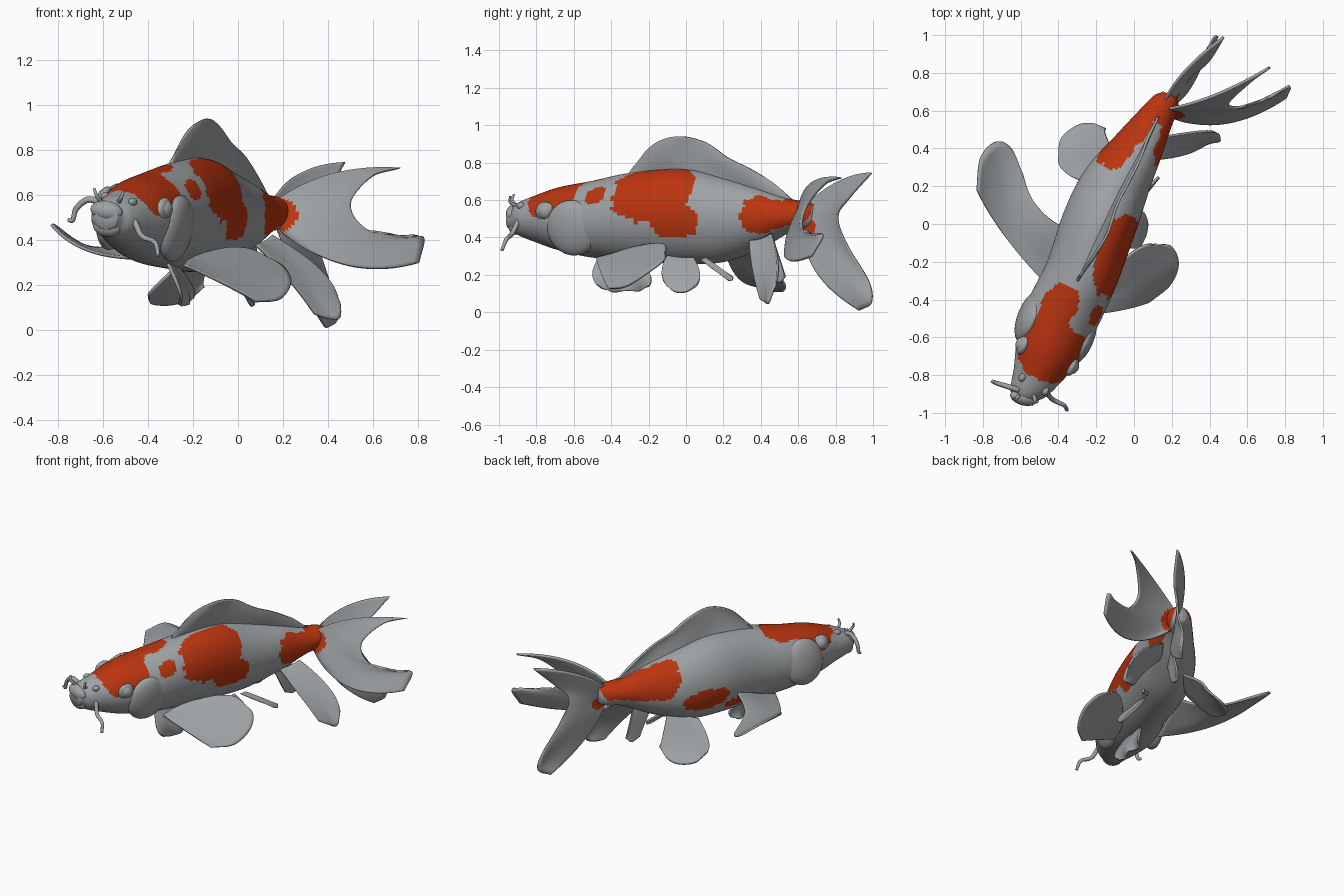
import bpy, math
from mathutils import Vector, Matrix, noise

if "Cube" in bpy.data.objects:
    bpy.data.objects.remove(bpy.data.objects["Cube"])

def material(name, rgb):
    m = bpy.data.materials.new(name)
    m.diffuse_color = (*rgb, 1)
    m.use_nodes = True
    m.node_tree.nodes["Principled BSDF"].inputs["Base Color"].default_value = m.diffuse_color
    return m

GREY = material("pale grey", (0.345, 0.365, 0.375))
ORANGE = material("orange", (0.50, 0.035, 0.005))

def spline(pts, t):
    """Smooth curve through pts (any dimension), t in 0..1."""
    n = len(pts) - 1
    i = min(int(t * n), n - 1)
    f = t * n - i
    b, c = Vector(pts[i]), Vector(pts[i + 1])
    a = Vector(pts[i - 1]) if i > 0 else b * 2 - c
    d = Vector(pts[i + 2]) if i + 2 <= n else c * 2 - b
    return b + 0.5 * f * ((c - a) + f * ((2 * a - 5 * b + 4 * c - d) + f * (3 * (b - c) + d - a)))

def grid(name, rows, closed=False, paint=None):
    """Skin a list of point rows; paint(i, j, centre) -> material index."""
    n = len(rows[0])
    verts = [p for r in rows for p in r]
    faces, idx = [], []
    for i in range(len(rows) - 1):
        for j in range(n if closed else n - 1):
            k = (j + 1) % n
            f = (i * n + j, i * n + k, (i + 1) * n + k, (i + 1) * n + j)
            faces.append(f)
            c = sum((Vector(verts[q]) for q in f), Vector((0, 0, 0))) / 4
            idx.append(paint(i, j, c) if paint else 0)
    if closed:
        faces += [tuple(reversed(range(n))), tuple(range(len(verts) - n, len(verts)))]
        idx += [0, 0]
    me = bpy.data.meshes.new(name)
    me.from_pydata(verts, [], faces)
    me.materials.append(GREY)
    me.materials.append(ORANGE)
    for p, m in zip(me.polygons, idx):
        p.use_smooth = True
        p.material_index = m
    ob = bpy.data.objects.new(name, me)
    bpy.context.collection.objects.link(ob)
    return ob

# ---- Body: spine stations (x, y, z, half width, half height)
SPINE = [(-.587, -.95, .50, .05, .05), (-.57, -.89, .50, .09, .088), (-.52, -.80, .50, .128, .125),
         (-.46, -.67, .50, .172, .17), (-.39, -.50, .497, .196, .205), (-.28, -.27, .51, .192, .24),
         (-.185, 0, .512, .195, .255), (-.10, .20, .497, .18, .228), (.02, .40, .503, .135, .158),
         (.11, .55, .517, .098, .09), (.17, .645, .52, .072, .073), (.19, .685, .52, .04, .055)]
ROLL = math.radians(10)

def frame(t):
    s = spline(SPINE, t)
    d = spline(SPINE, min(t + .01, 1)) - spline(SPINE, max(t - .01, 0))
    fwd = Vector((d[0], d[1], 0)).normalized()
    flat = Vector((fwd.y, -fwd.x, 0))
    up = Vector((0, 0, math.cos(ROLL))) + flat * math.sin(ROLL)
    side = flat * math.cos(ROLL) - Vector((0, 0, math.sin(ROLL)))
    return s, fwd, side, up

def at_y(y):
    return min((i / 400 for i in range(401)), key=lambda t: abs(spline(SPINE, t)[1] - y))

def surface(t, deg, k=1):
    s, fwd, side, up = frame(t)
    a = math.radians(deg)
    return Vector(s[:3]) + k * (side * s[3] * math.sin(a) + up * s[4] * math.cos(a))

RINGS, SIDES = 150, 90
# Orange patches: (spine y, degrees from the back ridge, half length, half angle)
PATCHES = [(-.67, -4, .14, 80), (-.48, -22, .14, 28), (-.41, 46, .055, 13), (-.11, 43, .21, 50),
           (.0, 87, .13, 21), (.53, 72, .16, 52), (.48, -62, .22, 52), (.62, 0, .08, 108),
           (.12, -114, .13, 17), (-.08, -135, .09, 10)]

def body_paint(i, j, c):
    y = spline(SPINE, (i + .5) / RINGS)[1]
    deg = (j + .5) * 360 / SIDES
    deg = deg - 360 if deg > 180 else deg
    w = 1 + .4 * noise.noise(c * 9) + .25 * noise.noise(c * 25)
    for py, pd, ry, rd in PATCHES:
        if py in (-.11, .0) and deg < 2:      # saddle stops at the ridge
            continue
        if (abs(y - py) / ry) ** 2.6 + (abs(deg - pd) / rd) ** 2.6 < w:
            return 1
    return 0

grid("body", [[surface(i / RINGS, j * 360 / SIDES) for j in range(SIDES)] for i in range(RINGS + 1)],
     True, body_paint)

# ---- Rounded parts aligned with the body
def ball(name, centre, size, t):
    bpy.ops.mesh.primitive_uv_sphere_add(segments=32, ring_count=16, radius=1)
    ob = bpy.context.object
    ob.name = name
    _, fwd, side, up = frame(t)
    rot = Matrix((side, fwd, up)).transposed().to_4x4()
    ob.matrix_world = Matrix.Translation(centre) @ rot @ Matrix.Diagonal((*size, 1))
    for p in ob.data.polygons:
        p.use_smooth = True
    ob.data.materials.append(GREY)
    return ob

for sgn, label in ((1, "right"), (-1, "left")):
    t = at_y(-.55)
    ball(label + "_gill_cover", surface(t, 97 * sgn, .80), (.058, .145, .15), t - .02)
    t = at_y(-.69)
    ball(label + "_eye", surface(t, 66 * sgn, .96), (.036, .042, .042), t)
    ball(label + "_eye_rim", surface(t, 66 * sgn, .93), (.028, .056, .054), t)
    t = at_y(-.84)
    ball(label + "_nostril", surface(t, 40 * sgn, 1.0), (.018, .024, .018), t)
ball("upper_lip", (-.585, -.92, .53), (.074, .04, .045), .06)
ball("lower_lip", (-.583, -.907, .46), (.064, .04, .045), .06)

# ---- Barbels
def tube(name, pts, r0, r1):
    rows = []
    for i in range(21):
        t = i / 20
        p = spline(pts, t)
        d = (spline(pts, min(t + .02, 1)) - spline(pts, max(t - .02, 0))).normalized()
        u = d.cross(Vector((.3, .9, .2))).normalized()
        v = d.cross(u)
        r = r0 + (r1 - r0) * t
        rows.append([p + r * (u * math.cos(k * math.pi / 4) + v * math.sin(k * math.pi / 4)) for k in range(8)])
    grid(name, rows, True)

tube("right_barbel", [(-.53, -.87, .53), (-.47, -.89, .50), (-.43, -.93, .42), (-.37, -.96, .39),
                      (-.355, -.985, .33)], .017, .009)
tube("left_barbel", [(-.61, -.88, .57), (-.67, -.86, .58), (-.72, -.845, .54), (-.735, -.84, .49),
                     (-.755, -.83, .49)], .016, .009)
tube("small_right_barbel", [(-.53, -.91, .57), (-.52, -.94, .59), (-.51, -.94, .62)], .011, .006)
tube("small_left_barbel", [(-.61, -.91, .57), (-.63, -.93, .60), (-.64, -.92, .63)], .011, .006)

# ---- Fins: rays run from a base curve through a middle curve to the margin
def fin(name, base, mid, margin, thick=.014, spot=None, size=.045, n=48, m=24):
    rows = []
    for i in range(n + 1):
        u = i / n
        a, b, c = spline(base, u), spline(mid, u), spline(margin, u)
        rows.append([a * (1 - s) * (1 - 2 * s) + b * 4 * s * (1 - s) + c * s * (2 * s - 1)
                     for s in (k / m for k in range(m + 1))])
    paint = (lambda i, j, c: int((c - Vector(spot)).length < size)) if spot else None
    ob = grid(name, rows, False, paint)
    mod = ob.modifiers.new("thickness", 'SOLIDIFY')
    mod.thickness = thick
    mod.offset = 0

fin("dorsal_fin",
    [(-.30, -.31, .72), (-.22, -.12, .74), (-.11, .10, .73), (.0, .32, .66), (.11, .54, .57)],
    [(-.30, -.30, .745), (-.19, -.13, .84), (-.11, .07, .83), (.01, .30, .74), (.12, .555, .59)],
    [(-.29, -.28, .77), (-.22, -.18, .89), (-.14, -.05, .94), (-.09, .10, .91), (-.03, .22, .83),
     (.03, .34, .77), (.08, .47, .69), (.13, .57, .60)])
fin("right_pectoral_fin",
    [(-.24, -.48, .29), (-.22, -.40, .31), (-.18, -.33, .33)],
    [(-.05, -.45, .20), (.0, -.31, .26), (-.01, -.15, .365)],
    [(.08, -.41, .125), (.19, -.32, .14), (.235, -.21, .21), (.20, -.12, .28), (.11, -.11, .33)])
fin("left_pectoral_fin",
    [(-.46, -.32, .32), (-.42, -.17, .37), (-.37, -.02, .43)],
    [(-.68, -.07, .36), (-.61, .03, .36), (-.51, .09, .38)],
    [(-.83, .18, .47), (-.81, .35, .46), (-.73, .435, .40), (-.65, .40, .36), (-.59, .26, .35)])
fin("left_pelvic_fin",
    [(-.25, .22, .30), (-.17, .28, .32), (-.10, .35, .34)],
    [(-.36, .27, .20), (-.27, .38, .21), (-.15, .47, .25)],
    [(-.40, .34, .15), (-.385, .45, .12), (-.30, .52, .115), (-.22, .53, .14), (-.15, .50, .19)])
fin("right_pelvic_fin",
    [(-.08, -.10, .30), (-.06, -.03, .29), (-.06, .04, .29)],
    [(.0, -.13, .21), (.01, -.03, .20), (.01, .075, .20)],
    [(.04, -.10, .14), (.06, -.06, .11), (.07, .0, .11), (.06, .05, .14)])
fin("rear_pelvic_fin",
    [(-.04, .08, .28), (-.02, .11, .29)], [(.05, .15, .225), (.06, .18, .24)],
    [(.115, .23, .17), (.13, .245, .17), (.13, .25, .19)])
fin("belly_fin",
    [(-.32, -.45, .31), (-.27, -.25, .28)], [(-.27, -.50, .20), (-.24, -.35, .20), (-.21, -.19, .20)],
    [(-.25, -.45, .13), (-.26, -.39, .11), (-.22, -.32, .115), (-.24, -.25, .115), (-.20, -.20, .14)])
fin("anal_fin",
    [(.08, .34, .38), (.11, .40, .39), (.15, .46, .42)],
    [(.23, .36, .22), (.29, .43, .25), (.36, .49, .27)],
    [(.34, .40, .07), (.40, .43, .05), (.45, .44, .05), (.455, .46, .10), (.44, .48, .14)])
fin("small_anal_fin",
    [(.02, .36, .35), (.08, .46, .40)], [(.04, .40, .26), (.08, .50, .29)],
    [(.05, .44, .18), (.07, .50, .16), (.09, .53, .19)])

# ---- Twin tail fins, each with an upper and a lower lobe
fin("left_tail_fin",
    [(.16, .65, .58), (.17, .64, .52), (.17, .63, .46)],
    [(.28, .82, .70), (.27, .76, .56), (.27, .745, .48), (.28, .74, .35), (.28, .70, .21)],
    [(.475, .99, .745), (.40, .87, .61), (.33, .81, .51), (.36, .86, .36), (.42, .98, .16),
     (.44, .99, .05), (.39, .93, .01)], spot=(.20, .675, .45))
fin("right_tail_fin",
    [(.17, .61, .575), (.18, .59, .52), (.18, .58, .45)],
    [(.42, .68, .695), (.36, .61, .56), (.39, .57, .44), (.48, .535, .29)],
    [(.72, .83, .72), (.60, .74, .685), (.50, .64, .56), (.57, .62, .45), (.74, .68, .42),
     (.825, .73, .41), (.805, .67, .30)], spot=(.19, .59, .51), size=.075)
